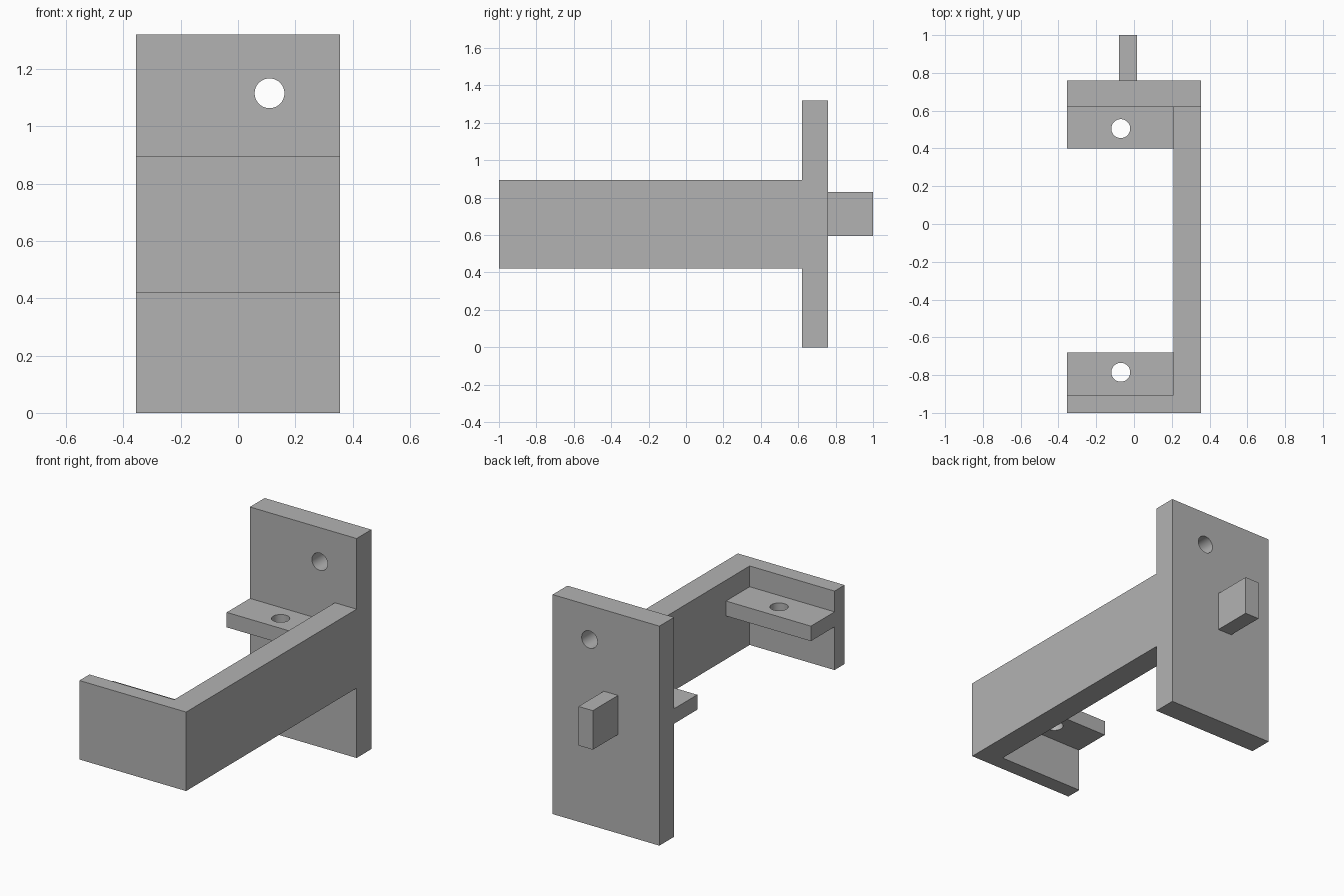
import bpy
import bmesh
from math import radians

if "Cube" in bpy.data.objects:
    bpy.data.objects.remove(bpy.data.objects["Cube"])

grey = bpy.data.materials.new("plain grey")
grey.use_nodes = True
colour = (0.45, 0.45, 0.45, 1)
grey.diffuse_color = colour
grey.node_tree.nodes["Principled BSDF"].inputs["Base Color"].default_value = colour


def prism(name, outline, z0, z1):
    """Extrude a flat outline upwards from z0 to z1."""
    bm = bmesh.new()
    face = bm.faces.new([bm.verts.new((x, y, z0)) for x, y in outline])
    top = bmesh.ops.extrude_face_region(bm, geom=[face])["geom"]
    bmesh.ops.translate(bm, vec=(0, 0, z1 - z0),
                        verts=[v for v in top if isinstance(v, bmesh.types.BMVert)])
    bmesh.ops.recalc_face_normals(bm, faces=bm.faces)
    mesh = bpy.data.meshes.new(name)
    bm.to_mesh(mesh)
    bm.free()
    mesh.materials.append(grey)
    obj = bpy.data.objects.new(name, mesh)
    bpy.context.collection.objects.link(obj)
    return obj


def box(name, x0, x1, y0, y1, z0, z1):
    return prism(name, [(x0, y0), (x1, y0), (x1, y1), (x0, y1)], z0, z1)


def drill(obj, centre, radius, tilt=0):
    """Cut a round through hole, vertical unless tilted."""
    bpy.ops.mesh.primitive_cylinder_add(vertices=48, radius=radius, depth=0.5,
                                        location=centre, rotation=(tilt, 0, 0))
    cutter = bpy.context.object
    cutter.hide_render = True
    cutter.data.materials.append(grey)
    cut = obj.modifiers.new("hole", 'BOOLEAN')
    cut.operation, cut.solver, cut.object = 'DIFFERENCE', 'EXACT', cutter
    bpy.ops.object.select_all(action='DESELECT')
    obj.select_set(True)
    bpy.context.view_layer.objects.active = obj
    bpy.ops.object.modifier_apply(modifier=cut.name)
    bpy.data.objects.remove(cutter)
    bpy.ops.object.shade_smooth_by_angle(angle=radians(30))


side = 0.355   # half width of the whole bracket
inner = 0.21   # inner face of the arm

# Upright back plate with its screw hole
plate = box("back_plate", -side, side, 0.62, 0.76, 0, 1.32)
drill(plate, (0.11, 0.69, 1.115), 0.052, radians(90))

# Arm that turns the corner into the front panel
prism("arm_and_front_panel",
      [(-side, -1), (side, -1), (side, 0.62), (inner, 0.62),
       (inner, -0.905), (-side, -0.905)], 0.42, 0.895)

# Matching drilled shelves inside both ends
for name, y0, y1, hole_y in (("front_shelf", -0.905, -0.68, -0.785),
                             ("back_shelf", 0.40, 0.62, 0.505)):
    shelf = box(name, -side, inner, y0, y1, 0.68, 0.77)
    drill(shelf, (-0.07, hole_y, 0.725), 0.05)

# Locating peg behind the plate
box("back_peg", -0.08, 0.015, 0.76, 1, 0.595, 0.83)
